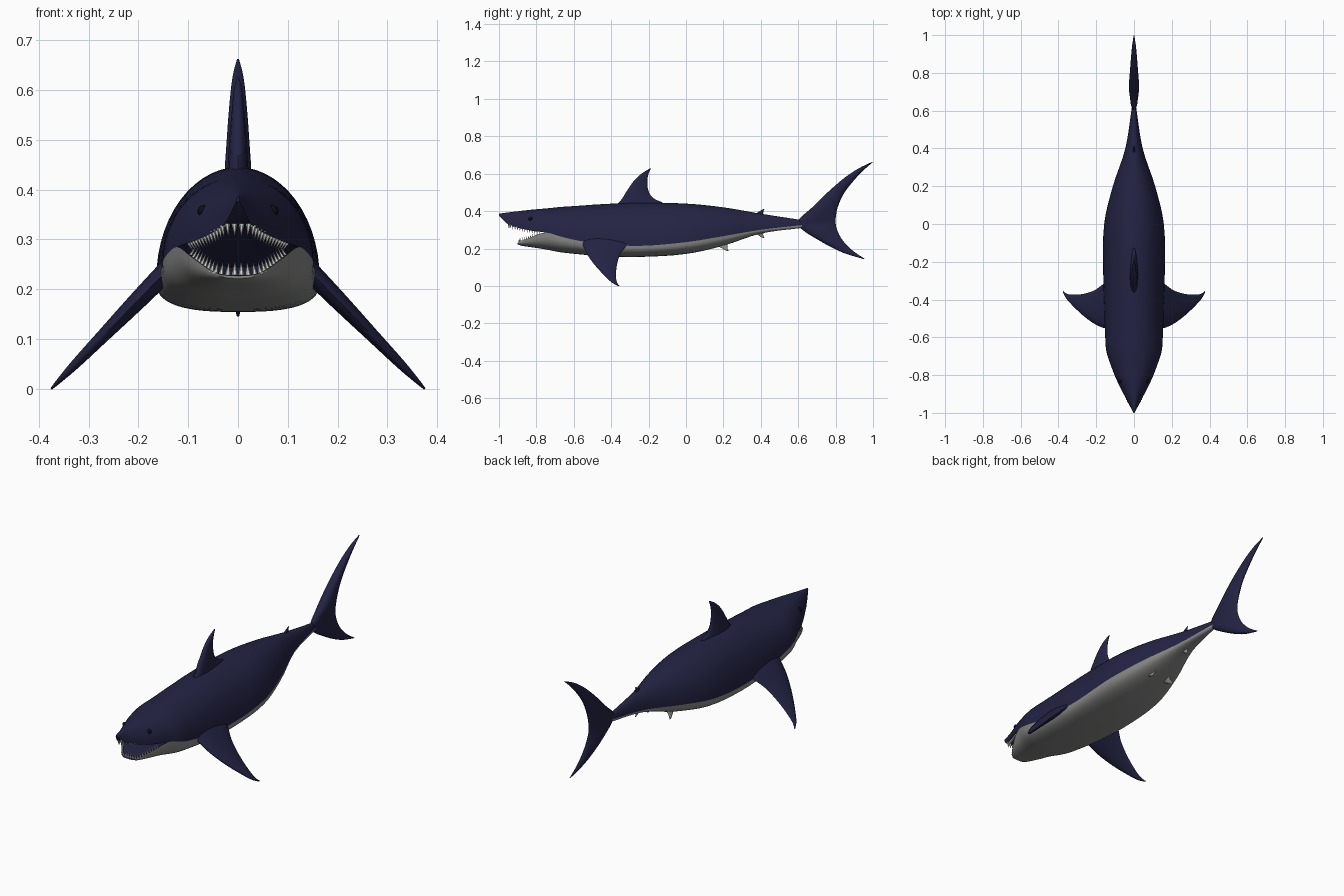
import bpy, bmesh, math
from mathutils import Vector

cube = bpy.data.objects.get("Cube")
if cube:
    bpy.data.objects.remove(cube, do_unlink=True)


def material(name, rgb, rough=0.6):
    m = bpy.data.materials.new(name)
    m.use_nodes = True
    m.diffuse_color = (*rgb, 1)
    m.roughness = rough
    bsdf = m.node_tree.nodes["Principled BSDF"]
    bsdf.inputs["Base Color"].default_value = (*rgb, 1)
    bsdf.inputs["Roughness"].default_value = rough
    return m


NAVY = material("navy_skin", (0.017, 0.017, 0.058))
GREY = material("belly_grey", (0.25, 0.25, 0.245))
IVORY = material("tooth_ivory", (0.75, 0.75, 0.7))
BLACK = material("eye_black", (0.004, 0.004, 0.008))


def finish(name, bm, mats, angle=45):
    bmesh.ops.delete(bm, geom=[v for v in bm.verts if not v.link_faces], context='VERTS')
    bmesh.ops.recalc_face_normals(bm, faces=bm.faces)
    me = bpy.data.meshes.new(name)
    bm.to_mesh(me)
    bm.free()
    for m in mats:
        me.materials.append(m)
    ob = bpy.data.objects.new(name, me)
    bpy.context.collection.objects.link(ob)
    bpy.ops.object.select_all(action='DESELECT')
    ob.select_set(True)
    bpy.context.view_layer.objects.active = ob
    bpy.ops.object.shade_smooth_by_angle(angle=math.radians(angle))
    return ob


def sample(rows, t):
    """Smooth curve through rows keyed by their first column."""
    i = 0
    while i < len(rows) - 2 and t > rows[i + 1][0]:
        i += 1

    def slope(k, c):
        a, b = rows[max(k - 1, 0)], rows[min(k + 1, len(rows) - 1)]
        return (b[c] - a[c]) / (b[0] - a[0])

    a, b = rows[i], rows[i + 1]
    h = b[0] - a[0]
    u = (t - a[0]) / h
    return [a[c] * (1 + 2 * u) * (1 - u) ** 2 + b[c] * u * u * (3 - 2 * u)
            + h * (slope(i, c) * u * (1 - u) ** 2 + slope(i + 1, c) * u * u * (u - 1))
            for c in range(1, len(a))]


def stations(rows, n):
    """Key stations plus n - 1 evenly spaced ones between each pair."""
    return [a[0] + (b[0] - a[0]) * k / n for a, b in zip(rows, rows[1:]) for k in range(n)] + [rows[-1][0]]


# Body halves: y, half width, edge height, crown or keel height, mouth arch
UPPER = [(-1, .003, .376, .386, 0), (-.95, .029, .329, .393, .008), (-.83, .09, .296, .407, .03),
         (-.75, .122, .285, .414, .035), (-.67, .147, .264, .422, .02), (-.58, .153, .243, .428, 0),
         (-.45, .158, .225, .437, 0), (-.25, .163, .214, .445, 0), (0, .158, .234, .44, 0),
         (.2, .112, .266, .42, 0), (.4, .046, .3, .386, 0), (.62, .011, .325, .352, 0)]
LOWER = [(-.9, .034, .229, .222, .002), (-.88, .055, .238, .215, .009), (-.82, .092, .264, .206, .028),
         (-.75, .122, .285, .195, .04), (-.67, .147, .264, .18, .02), (-.58, .153, .243, .17, 0),
         (-.45, .158, .225, .159, 0), (-.25, .163, .214, .155, 0), (0, .158, .234, .171, 0),
         (.2, .112, .266, .215, 0), (.4, .046, .3, .28, 0), (.62, .011, .325, .31, 0)]
ARC, LINING = 28, 12


def body_half(name, rows, power, mats):
    bm = bmesh.new()
    rings, arches = [], []
    for y in stations(rows, 4):
        w, edge, far, arch = sample(rows, y)
        arch = max(arch, 0)
        ring = []
        for k in range(ARC + 1):
            a = math.pi * k / ARC
            c, s = math.cos(a), max(math.sin(a), 0)
            x = math.copysign(abs(c) ** (2 / power), c) * w
            ring.append((x, y, edge + (far - edge) * s ** (2 / power)))
        up = 1 if far > edge else -1
        for k in range(1, LINING):
            u = 2 * k / LINING - 1
            ring.append((u * w, y, edge + up * arch * (1 - u * u)))
        rings.append([bm.verts.new(p) for p in ring])
        arches.append(arch)
    count = ARC + LINING
    for i in range(len(rings) - 1):
        inside = max(arches[i:i + 2]) > 1e-5
        for k in range(count):
            if k >= ARC and not inside:
                continue
            j = (k + 1) % count
            f = bm.faces.new((rings[i][k], rings[i][j], rings[i + 1][j], rings[i + 1][k]))
            f.material_index = len(mats) - 1 if k >= ARC else 0
    bm.faces.new(rings[0])
    return finish(name, bm, mats)


body_half("upper_body", UPPER, 2.0, [NAVY])
body_half("lower_body", LOWER, 2.7, [GREY, NAVY])


def fin(name, rows, origin, span, normal, mat=NAVY, steps=4, sides=16):
    """Rows: fraction of span, leading y, trailing y, half thickness."""
    bm = bmesh.new()
    origin, span, normal = Vector(origin), Vector(span), Vector(normal).normalized()
    rings = []
    for s in stations(rows, steps):
        lead, trail, thick = sample(rows, s)
        ring = []
        for k in range(sides):
            a = 2 * math.pi * k / sides
            y = (lead + trail) / 2 - (trail - lead) / 2 * math.cos(a)
            t = thick * math.sin(a) * (1 + 0.3 * math.cos(a))
            ring.append(bm.verts.new(origin + span * s + normal * t + Vector((0, y, 0))))
        rings.append(ring)
    for r, q in zip(rings, rings[1:]):
        for k in range(sides):
            j = (k + 1) % sides
            bm.faces.new((r[k], r[j], q[j], q[k]))
    bm.faces.new(rings[0])
    bm.faces.new(rings[-1])
    return finish(name, bm, [mat], 60)


# Dorsal and tail fins, keyed by height
DORSAL = [(.42, -.385, -.1, .022), (.445, -.36, -.125, .02), (.465, -.343, -.168, .019),
          (.5, -.321, -.198, .017), (.56, -.28, -.207, .012), (.6, -.238, -.2, .008), (.627, -.194, -.188, .002)]
fin("dorsal_fin", DORSAL, (0, 0, 0), (0, 0, 1), (1, 0, 0))
TAIL = [(.145, .945, .956, .002), (.17, .86, .917, .008), (.2, .79, .878, .013), (.25, .7, .833, .018),
        (.3, .622, .808, .018), (.335, .598, .8, .016), (.36, .607, .8, .02), (.42, .675, .811, .026),
        (.5, .757, .848, .022), (.58, .85, .912, .016), (.63, .926, .962, .01), (.662, .993, 1, .002)]
fin("tail_fin", TAIL, (0, 0, 0), (0, 0, 1), (1, 0, 0))

# Small rear fins on the midline
SMALL = [(0, -.035, .02, .006), (.5, -.012, .018, .004), (1, .016, .024, .001)]
fin("second_dorsal_fin", SMALL, (0, .395, .376), (0, 0, .034), (1, 0, 0))
fin("anal_fin", SMALL, (0, .395, .29), (0, 0, -.034), (1, 0, 0), GREY)

# Paired fins and eyes
PECTORAL = [(0, -.555, -.305, .02), (.12, -.548, -.322, .019), (.3, -.528, -.352, .017),
            (.55, -.485, -.37, .013), (.8, -.428, -.374, .009), (.93, -.393, -.368, .005), (1, -.362, -.354, .002)]
PELVIC = [(0, -.05, .03, .007), (.5, -.015, .026, .005), (1, .022, .032, .001)]
for side, label in ((1, "left"), (-1, "right")):
    fin(label + "_pectoral_fin", PECTORAL, (.14 * side, 0, .24), (.235 * side, 0, -.24), (.24 * side, 0, .235))
    fin(label + "_pelvic_fin", PELVIC, (.04 * side, .195, .228), (.025 * side, 0, -.04), (.04 * side, 0, .025), GREY)

    w, edge, top, _ = sample(UPPER, -.83)
    z = .357
    x = w * math.sqrt(1 - ((z - edge) / (top - edge)) ** 2)
    bm = bmesh.new()
    bmesh.ops.create_uvsphere(bm, u_segments=16, v_segments=10, radius=.012)
    bmesh.ops.translate(bm, verts=bm.verts, vec=(side * (x - .006), -.83, z))
    finish(label + "_eye", bm, [BLACK])


# Rows of pointed teeth along each lip
def teeth(name, rows, front, back, count, height, direction):
    def lip(y):
        w, edge = sample(rows, y)[:2]
        return Vector((w * .92, y, edge))
    start = lip(front)
    path = [Vector((0, start.y - .003, start.z)), start]
    path += [lip(front + (back - front) * k / 20) for k in range(1, 21)]
    total = sum((b - a).length for a, b in zip(path, path[1:]))
    bm = bmesh.new()
    for n in range(count):
        d = total * (n + .5) / count
        for a, b in zip(path, path[1:]):
            step = (b - a).length
            if d <= step:
                break
            d -= step
        p = a.lerp(b, min(d / step, 1))
        size = 1 - .4 * n / count
        for side in (1, -1):
            base = Vector((p.x * side, p.y, p.z - .005 * direction))
            ring = [bm.verts.new(base + Vector((math.cos(q), math.sin(q), 0)) * .006 * size)
                    for q in (math.pi * k / 3 for k in range(6))]
            tip = bm.verts.new(base + Vector((-.12 * p.x * side, 0, direction * (height * size + .005))))
            for k in range(6):
                bm.faces.new((ring[k], ring[(k + 1) % 6], tip))
            bm.faces.new(ring)
    finish(name, bm, [IVORY], 30)


teeth("upper_teeth", UPPER, -.945, -.775, 15, .02, -1)
teeth("lower_teeth", LOWER, -.89, -.79, 12, .022, 1)
